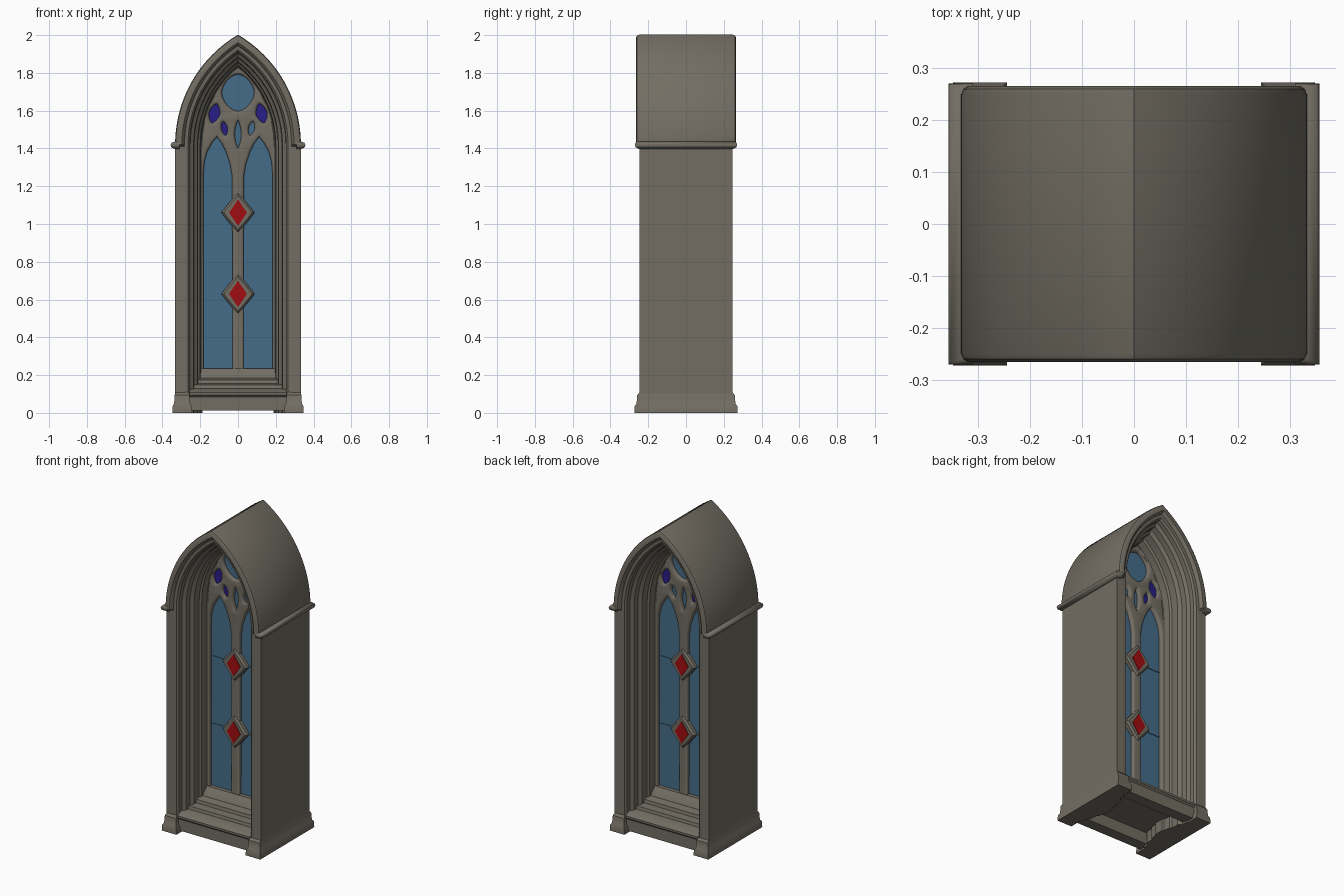
import bpy, bmesh, math

cube = bpy.data.objects.get("Cube")
if cube:
    bpy.data.objects.remove(cube)


def material(name, rgb):
    m = bpy.data.materials.new(name)
    m.use_nodes = True
    m.diffuse_color = (*rgb, 1)
    bsdf = next(n for n in m.node_tree.nodes if n.type == "BSDF_PRINCIPLED")
    bsdf.inputs["Base Color"].default_value = (*rgb, 1)
    bsdf.inputs["Roughness"].default_value = 0.8
    return m


STONE = material("grey stone", (0.17, 0.155, 0.125))
BLUE = material("pale blue glass", (0.06, 0.15, 0.25))
NAVY = material("deep blue glass", (0.02, 0.013, 0.24))
RED = material("red glass", (0.36, 0.004, 0.005))

HALF, SPRING, RADIUS, REACH = 0.333, 1.42, 0.675, 0.342


def finish(name, bm, mat, angle=35):
    bmesh.ops.recalc_face_normals(bm, faces=bm.faces[:])
    mesh = bpy.data.meshes.new(name)
    bm.to_mesh(mesh)
    bm.free()
    mesh.materials.append(mat)
    mesh.shade_smooth()
    mesh.set_sharp_from_angle(angle=math.radians(angle))
    ob = bpy.data.objects.new(name, mesh)
    bpy.context.collection.objects.link(ob)
    return ob


def bridge(bm, rings):
    """Join closed rings of points into a capped solid."""
    vs = [[bm.verts.new(p) for p in ring] for ring in rings]
    n = len(vs[0])
    for a, b in zip(vs, vs[1:]):
        for i in range(n):
            j = (i + 1) % n
            bm.faces.new((a[i], a[j], b[j], b[i]))
    bm.faces.new(vs[0])
    bm.faces.new(vs[-1])


def arch(inset, bottom=0.0, steps=20):
    """Pointed arch outline, from the foot at +x over the apex to -x."""
    r = RADIUS - inset
    end = math.acos(REACH / r)
    side = [(HALF - inset, bottom), (HALF - inset, SPRING - 0.01)]
    side += [(r * math.cos(end * i / steps) - REACH,
              SPRING + r * math.sin(end * i / steps)) for i in range(steps + 1)]
    side[-1] = (0, side[-1][1])
    return side + [(-x, z) for x, z in side[-2::-1]]


def plate(name, outline, half_depth, mat):
    bm = bmesh.new()
    bridge(bm, [[(x, y, z) for x, z in outline] for y in (-half_depth, half_depth)])
    return finish(name, bm, mat)


def leaf(cx, cz, w, h, tilt=0.0, power=1.0, n=24):
    """Oval outline; higher power makes it pinch towards a concave diamond."""
    pts = []
    for i in range(n):
        a = math.tau * i / n
        c, s = math.cos(a), math.sin(a)
        u = w * math.copysign(abs(c) ** power, c)
        v = h * math.copysign(abs(s) ** power, s)
        pts.append((cx + u * math.cos(tilt) + v * math.sin(tilt),
                    cz - u * math.sin(tilt) + v * math.cos(tilt)))
    return pts


def mirrored(outline):
    return [(-x, z) for x, z in outline]


# Moulded surround: stepped section swept around the arch, same front and back
section = [(0, 0.25), (0.004, 0.26), (0.014, 0.266), (0.036, 0.266), (0.045, 0.258),
           (0.05, 0.246), (0.068, 0.244), (0.078, 0.232), (0.08, 0.205), (0.088, 0.196),
           (0.098, 0.19), (0.101, 0.155), (0.11, 0.146), (0.119, 0.138), (0.122, 0.09),
           (0.133, 0.08), (0.138, 0.035), (0.146, 0.03)]
section = [(d, -y) for d, y in section] + [(d, y) for d, y in reversed(section)]
outlines = [arch(d) for d, y in section]
rings = []
for k in range(len(outlines[0])):
    ring = []
    for (d, y), line in zip(section, outlines):
        x, z = line[k]
        if z < SPRING - 0.005:
            y = max(-0.246, min(0.246, y))
        ring.append((x, y, z))
    rings.append(ring)
bm = bmesh.new()
bridge(bm, rings)
finish("arched_surround", bm, STONE)

# Stepped sill, hollow underneath
slope = [(0.235, 0.012), (0.235, 0.085), (0.245, 0.095), (0.245, 0.108), (0.215, 0.125),
         (0.17, 0.13), (0.165, 0.148), (0.12, 0.155), (0.115, 0.175), (0.07, 0.185),
         (0.06, 0.205), (0.035, 0.235)]
hollow = [(0.15, 0.075), (0.165, 0.012)]
profile = [(-y, z) for y, z in slope] + slope[::-1] + hollow[::-1] + [(-y, z) for y, z in hollow]
bm = bmesh.new()
bridge(bm, [[(x, y, z) for y, z in profile] for x in (-0.256, 0.256)])
finish("window_sill", bm, STONE)

# Plinths and imposts on both jambs
for side, label in ((1, "left"), (-1, "right")):
    bm = bmesh.new()
    levels = [(0, 0.348, 0.272), (0.035, 0.346, 0.272), (0.05, 0.338, 0.262),
              (0.095, 0.336, 0.258), (0.11, 0.33, 0.245)]
    bridge(bm, [[(side * x, y, z) for x, y in
                 ((0.592 - out, -dep), (out, -dep), (out, dep), (0.592 - out, dep))]
                for z, out, dep in levels])
    finish(label + "_plinth", bm, STONE)

    bm = bmesh.new()
    bridge(bm, [[(side * x, y, z) for x, y in
                 ((0.31, -dep), (out, -dep), (out, dep), (0.31, dep))]
                for z, out, dep in [(1.398, 0.336, 0.25), (1.405, 0.352, 0.266),
                                    (1.418, 0.357, 0.27), (1.43, 0.352, 0.268),
                                    (1.436, 0.335, 0.262)]])
    finish(label + "_impost", bm, STONE, 50)

# Tracery: one pierced stone panel with rounded edges
lancet = [(0.185, 0.225), (0.185, 1.27), (0.18, 1.33), (0.165, 1.385), (0.14, 1.43),
          (0.112, 1.465), (0.085, 1.43), (0.06, 1.38), (0.04, 1.32), (0.028, 1.25),
          (0.026, 0.225)]
spandrel = leaf(0.125, 1.585, 0.032, 0.055, -0.25, 1.3)
small_eye = leaf(0.072, 1.505, 0.019, 0.04, 0.2, 1.2)
rose = leaf(0, 1.695, 0.088, 0.1, 0, 1.15, 32)
dagger = leaf(0, 1.475, 0.02, 0.075, 0, 1.3)
holes = [rose, dagger]
for shape in (lancet, spandrel, small_eye):
    holes += [shape, mirrored(shape)]

curve = bpy.data.curves.new("tracery_outline", "CURVE")
curve.dimensions = "2D"
curve.fill_mode = "BOTH"
curve.extrude = 0.018
curve.bevel_depth = 0.014
curve.bevel_resolution = 2
curve.offset = -0.011
for outline in [arch(0.125, 0.2)] + holes:
    spline = curve.splines.new("POLY")
    spline.points.add(len(outline) - 1)
    for point, (x, z) in zip(spline.points, outline):
        point.co = (x, z, 0, 1)
    spline.use_cyclic_u = True
helper = bpy.data.objects.new("tracery_helper", curve)
bpy.context.collection.objects.link(helper)
bpy.context.view_layer.update()
panel = bpy.data.meshes.new_from_object(helper.evaluated_get(bpy.context.evaluated_depsgraph_get()))
bpy.data.objects.remove(helper)
bm = bmesh.new()
bm.from_mesh(panel)
for v in bm.verts:
    v.co = (v.co.x, v.co.z, v.co.y)
bmesh.ops.remove_doubles(bm, verts=bm.verts[:], dist=0.0001)
finish("stone_tracery", bm, STONE)

# Glass
plate("main_glass", arch(0.135, 0.205), 0.009, BLUE)
for sign, label in ((1, "left"), (-1, "right")):
    plate(label + "_spandrel_glass", [(sign * x, z) for x, z in spandrel], 0.016, NAVY)
plate("right_small_glass", mirrored(small_eye), 0.016, NAVY)

# Diamond bosses on the mullion, with thin cross bars behind
for height, label in ((1.06, "upper"), (0.63, "lower")):
    star = leaf(0, height, 0.088, 0.105, 0, 1.9)
    bm = bmesh.new()
    bridge(bm, [[(x * s, y, height + (z - height) * s) for x, z in star]
                for y, s in ((-0.042, 0.85), (-0.03, 1), (0.03, 1), (0.042, 0.85))])
    finish(label + "_boss", bm, STONE)
    plate(label + "_red_diamond", leaf(0, height, 0.047, 0.07, 0, 2, 4), 0.046, RED)
    plate(label + "_cross_bar", [(-0.187, height - 0.003), (0.187, height - 0.003),
                                 (0.187, height + 0.003), (-0.187, height + 0.003)], 0.013, BLUE)
